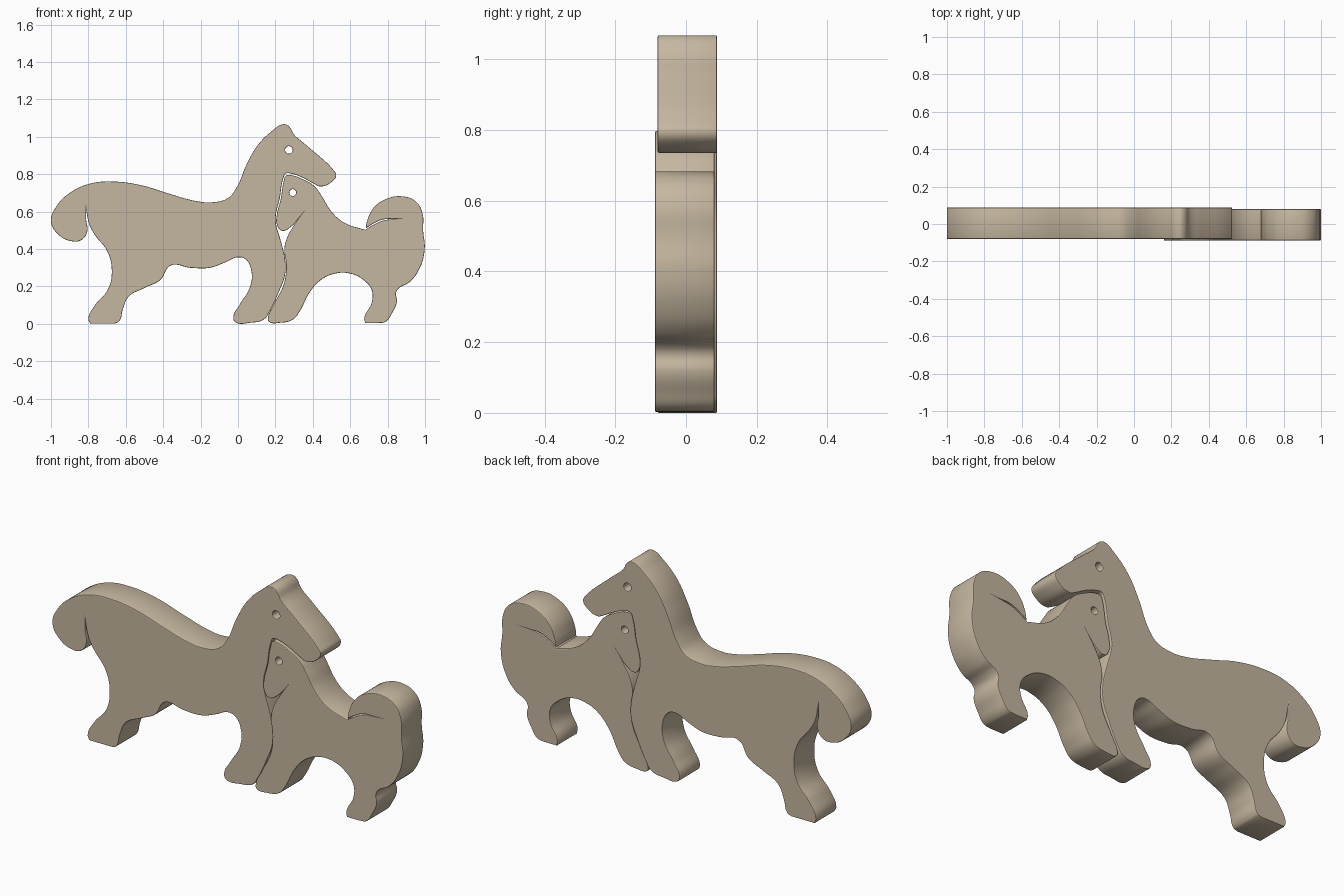
import bpy, math

HALF, BEVEL = 0.084, 0.004

wood = bpy.data.materials.new("wood")
wood.diffuse_color = (0.56, 0.47, 0.35, 1)


def add_loop(curve, pts, corners=()):
    """Closed smooth outline; points listed in corners stay sharp."""
    s = curve.splines.new('BEZIER')
    s.bezier_points.add(len(pts) - 1)
    s.use_cyclic_u = True
    s.resolution_u = 7
    for bp, (x, z) in zip(s.bezier_points, pts):
        bp.co = (x, z, 0)
        kind = 'VECTOR' if (x, z) in corners else 'AUTO'
        bp.handle_left_type = bp.handle_right_type = kind


def cutout(name, pts, corners, eye, eye_r, y):
    """Flat board cut to the outline, with a drilled eye and softened edges."""
    c = bpy.data.curves.new(name, 'CURVE')
    c.dimensions = '2D'
    c.fill_mode = 'BOTH'
    c.extrude = HALF - BEVEL
    c.bevel_depth = BEVEL
    c.bevel_resolution = 1
    c.offset = -BEVEL
    add_loop(c, pts, corners)
    add_loop(c, [(eye[0] + eye_r * math.cos(a * math.pi / 4),
                  eye[1] + eye_r * math.sin(a * math.pi / 4)) for a in range(8)])
    c.materials.append(wood)
    ob = bpy.data.objects.new(name, c)
    bpy.context.collection.objects.link(ob)
    ob.rotation_euler = (math.pi / 2, 0, 0)
    ob.location = (0, y, 0)
    bpy.ops.object.select_all(action='DESELECT')
    ob.select_set(True)
    bpy.context.view_layer.objects.active = ob
    bpy.ops.object.convert(target='MESH')
    bpy.ops.object.transform_apply(location=True, rotation=True, scale=True)
    bpy.ops.object.shade_smooth_by_angle(angle=math.radians(35))


# Large horse: tail, back, head, chest, front leg, belly, hind leg
large = [
    (-0.812, 0.61), (-0.812, 0.56), (-0.806, 0.495), (-0.835, 0.45),
    (-0.89, 0.442), (-0.965, 0.482), (-1.0, 0.55), (-0.97, 0.63),
    (-0.9, 0.70), (-0.79, 0.75), (-0.675, 0.761), (-0.525, 0.743),
    (-0.365, 0.695), (-0.23, 0.658), (-0.14, 0.65), (-0.055, 0.672),
    (-0.01, 0.725), (0.045, 0.85), (0.105, 0.955), (0.18, 1.03),
    (0.24, 1.067), (0.268, 1.06), (0.3, 1.012), (0.36, 0.96),
    (0.51, 0.823), (0.525, 0.795), (0.5, 0.758), (0.44, 0.735),
    (0.41, 0.747), (0.345, 0.782), (0.29, 0.802), (0.255, 0.803),
    (0.243, 0.78), (0.222, 0.665), (0.202, 0.58), (0.204, 0.53),
    (0.227, 0.45), (0.253, 0.335), (0.251, 0.26), (0.218, 0.17),
    (0.171, 0.07), (0.14, 0.025), (0.065, 0.006), (-0.015, 0.01),
    (-0.025, 0.035), (0.01, 0.105), (0.065, 0.2), (0.07, 0.29),
    (0.04, 0.345), (0.0, 0.356), (-0.07, 0.328), (-0.15, 0.3),
    (-0.255, 0.3), (-0.36, 0.312), (-0.415, 0.235), (-0.495, 0.194),
    (-0.585, 0.145), (-0.615, 0.08), (-0.637, 0.012), (-0.66, 0.002),
    (-0.79, 0.002), (-0.8, 0.025), (-0.765, 0.1), (-0.695, 0.185),
    (-0.675, 0.29), (-0.7, 0.39), (-0.765, 0.475), (-0.795, 0.53)]
cutout("large_horse", large,
       {(-0.812, 0.61), (-0.66, 0.002), (-0.79, 0.002)},
       (0.272, 0.93), 0.02, 0.004)

# Small horse: forehead, back, curled tail, hind leg, belly, front leg, jaw
small = [
    (0.256, 0.792), (0.29, 0.794), (0.345, 0.774), (0.41, 0.735),
    (0.45, 0.68), (0.5, 0.6), (0.57, 0.54), (0.68, 0.503),
    (0.72, 0.528), (0.775, 0.552), (0.835, 0.561), (0.775, 0.558),
    (0.725, 0.537), (0.683, 0.51), (0.69, 0.55), (0.725, 0.62),
    (0.79, 0.667), (0.877, 0.682), (0.95, 0.655), (0.985, 0.597),
    (0.99, 0.495), (0.998, 0.4), (0.968, 0.29), (0.915, 0.222),
    (0.86, 0.19), (0.845, 0.165), (0.85, 0.12), (0.825, 0.06),
    (0.79, 0.012), (0.75, 0.004), (0.68, 0.004), (0.675, 0.03),
    (0.715, 0.115), (0.715, 0.18), (0.67, 0.235), (0.6, 0.269),
    (0.52, 0.269), (0.44, 0.232), (0.38, 0.163), (0.33, 0.067),
    (0.295, 0.024), (0.225, 0.006), (0.165, 0.012), (0.16, 0.03),
    (0.195, 0.11), (0.247, 0.22), (0.257, 0.32), (0.248, 0.4),
    (0.265, 0.468), (0.298, 0.525), (0.322, 0.561), (0.29, 0.525),
    (0.235, 0.498), (0.208, 0.53), (0.208, 0.585), (0.228, 0.665),
    (0.245, 0.765)]
cutout("small_horse", small,
       {(0.68, 0.503), (0.835, 0.561), (0.683, 0.51), (0.322, 0.561),
        (0.75, 0.004), (0.68, 0.004)},
       (0.293, 0.702), 0.018, -0.004)
